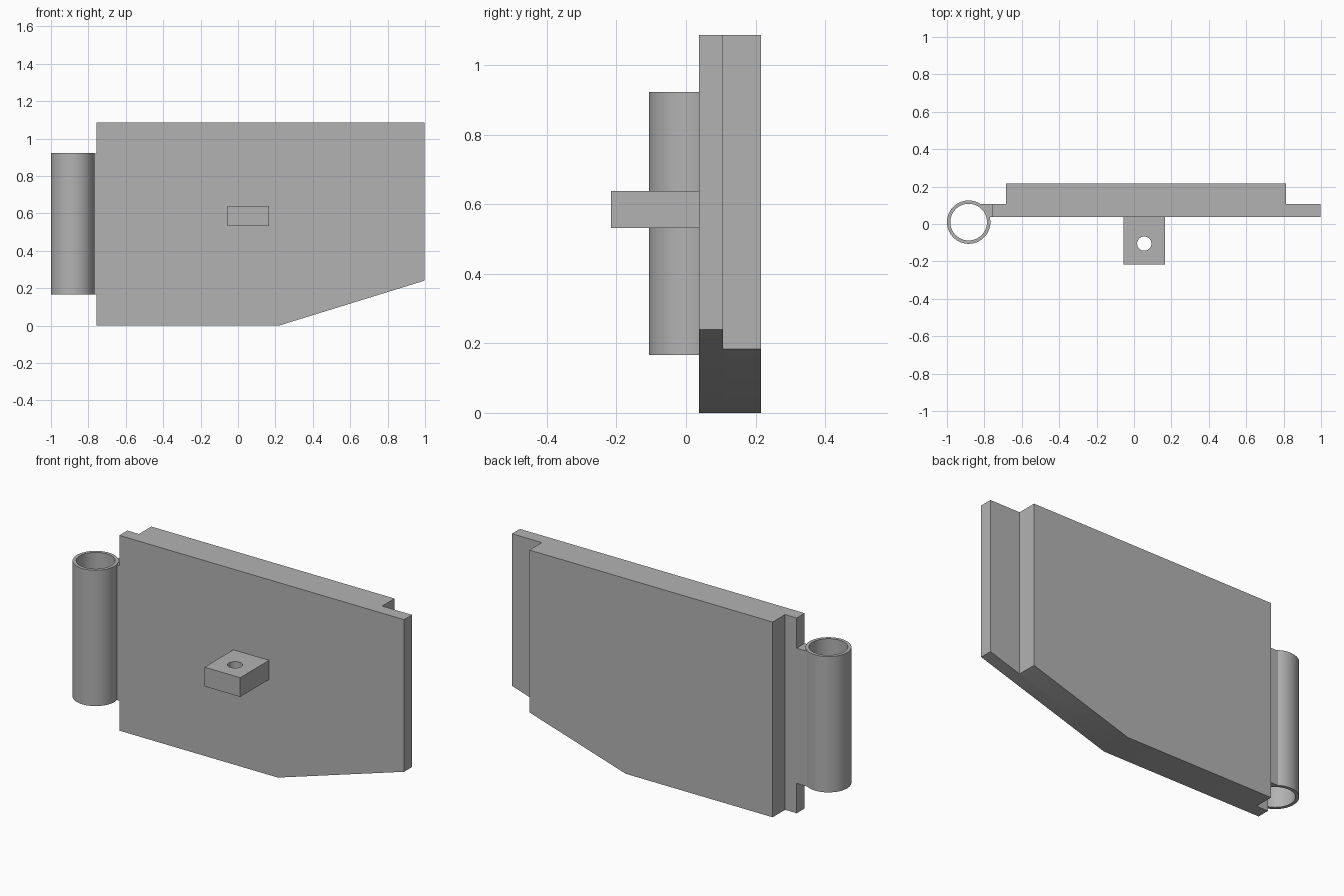
import bpy, bmesh
from math import cos, sin, pi, asin, radians
from mathutils import Vector

cube = bpy.data.objects.get("Cube")
if cube:
    bpy.data.objects.remove(cube, do_unlink=True)

GREY = (0.45, 0.45, 0.45, 1.0)
metal = bpy.data.materials.new("plain_grey")
metal.use_nodes = True
metal.diffuse_color = GREY
metal.node_tree.nodes["Principled BSDF"].inputs["Base Color"].default_value = GREY


def arc(cx, cy, r, start=0.0, end=2 * pi, n=64, closed=True):
    steps = n if closed else n - 1
    return [(cx + r * cos(start + (end - start) * i / steps),
             cy + r * sin(start + (end - start) * i / steps)) for i in range(n)]


def extrude_profile(name, loops, low, high, axis="z"):
    """Fill an outline (with optional holes) and extrude it along y or z."""
    bm = bmesh.new()
    edges = []
    for loop in loops:
        vs = [bm.verts.new((a, b, low) if axis == "z" else (a, low, b)) for a, b in loop]
        edges += [bm.edges.new((v, vs[i - 1])) for i, v in enumerate(vs)]
    bmesh.ops.triangle_fill(bm, edges=edges, use_beauty=True)
    out = bmesh.ops.extrude_face_region(bm, geom=bm.faces[:], use_keep_orig=True)
    step = Vector((0, 0, high - low)) if axis == "z" else Vector((0, high - low, 0))
    bmesh.ops.translate(bm, vec=step, verts=[g for g in out["geom"] if isinstance(g, bmesh.types.BMVert)])
    bmesh.ops.recalc_face_normals(bm, faces=bm.faces[:])
    mesh = bpy.data.meshes.new(name)
    bm.to_mesh(mesh)
    bm.free()
    mesh.materials.append(metal)
    obj = bpy.data.objects.new(name, mesh)
    bpy.context.collection.objects.link(obj)
    bpy.ops.object.select_all(action="DESELECT")
    obj.select_set(True)
    bpy.context.view_layer.objects.active = obj
    bpy.ops.object.shade_smooth_by_angle(angle=radians(30))
    return obj


# Stepped door panel: a wide front sheet and a narrower thick back slab
TOP, BEND, RIGHT, RISE = 1.087, 0.22, 0.997, 0.24


def panel_outline(left, right):
    corner = RISE * (right - BEND) / (RIGHT - BEND)
    return [(left, 0), (BEND, 0), (right, corner), (right, TOP), (left, TOP)]


FRONT, STEP, BACK = 0.037, 0.107, 0.216
extrude_profile("front_sheet", [panel_outline(-0.757, RIGHT)], FRONT, STEP, "y")
extrude_profile("back_slab", [panel_outline(-0.685, 0.813)], STEP, BACK, "y")

# Hinge sleeve: open tube beside the panel
HX, HY, R, BORE = -0.884, 0.01, 0.116, 0.098
extrude_profile("hinge_sleeve", [arc(HX, HY, R), arc(HX, HY, BORE)], 0.167, 0.923)

# Hinge web: joins the sleeve wall to the panel edge
grip = R - 0.004
web = arc(HX, HY, grip, asin((FRONT - HY) / grip), asin((STEP - HY) / grip), 10, False)
extrude_profile("hinge_web", [web + [(-0.757, STEP), (-0.757, FRONT)]], 0.166, 0.919)

# Latch lug: block on the front with a vertical pin hole
lug = [(-0.055, -0.216), (0.165, -0.216), (0.165, FRONT), (-0.055, FRONT)]
extrude_profile("latch_lug", [lug, arc(0.055, -0.105, 0.038, n=40)], 0.531, 0.638)
